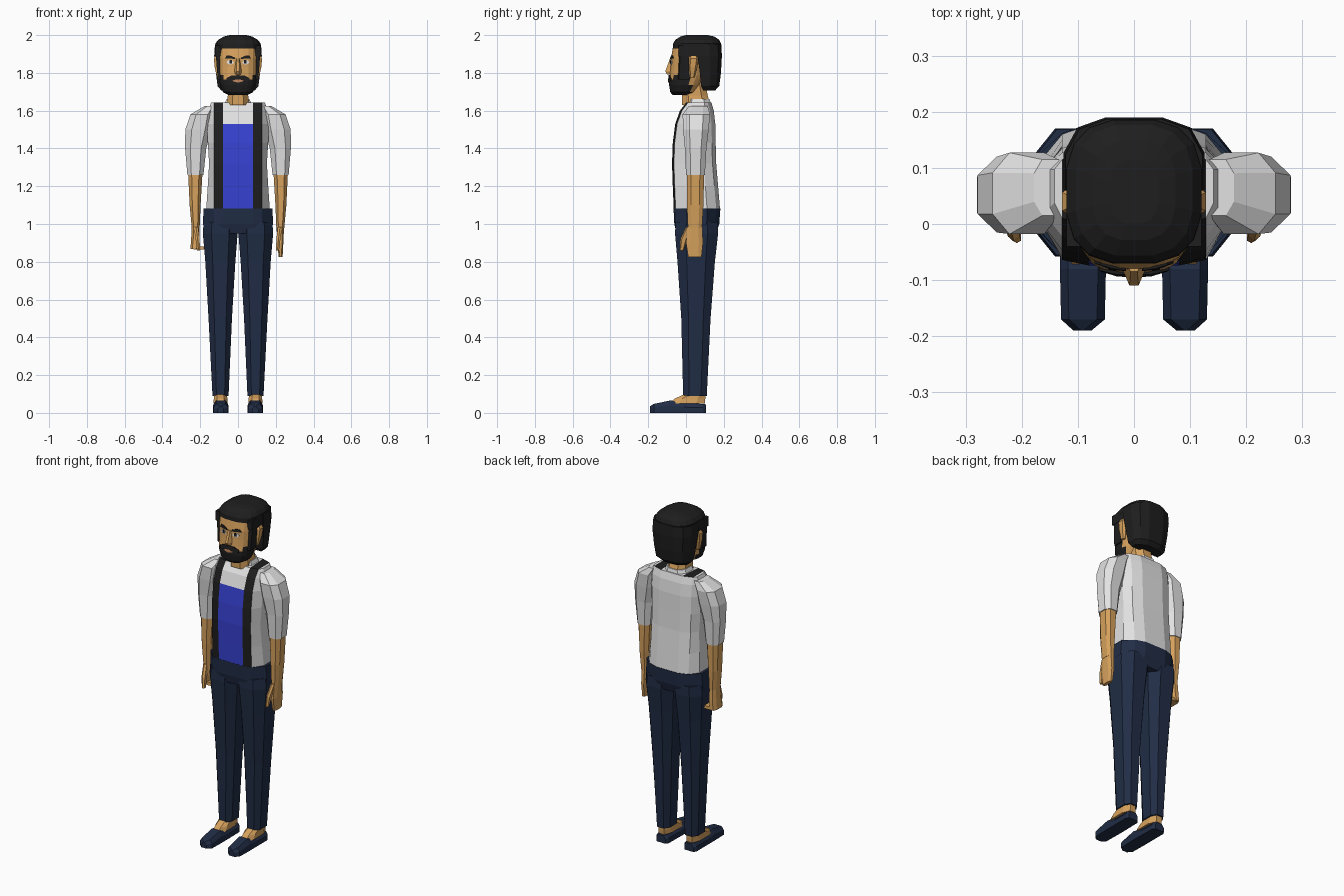
import bpy, bmesh, math
from mathutils import Vector


def material(name, r, g, b):
    m = bpy.data.materials.new(name)
    m.diffuse_color = (r, g, b, 1)
    return m


SKIN = material("skin", 0.68, 0.36, 0.11)
BLACK = material("black", 0.013, 0.013, 0.013)
SHIRT = material("shirt_white", 0.76, 0.76, 0.76)
BLUE = material("blue", 0.04, 0.055, 0.66)
NAVY = material("navy", 0.015, 0.026, 0.06)
WHITE = material("eye_white", 0.85, 0.85, 0.85)
LIP = material("lip", 0.58, 0.26, 0.12)


def loft(name, rings, mats, rule=None, strip_cap=None):
    """Bridge equal-length rings of points, close both ends, colour faces by rule(column, centre)."""
    bm = bmesh.new()
    vs = [[bm.verts.new(p) for p in ring] for ring in rings]
    n = len(rings[0])
    for a, b in zip(vs, vs[1:]):
        for i in range(n):
            j = (i + 1) % n
            f = bm.faces.new((a[i], a[j], b[j], b[i]))
            if rule:
                f.material_index = rule(i, f.calc_center_median())
    ends = [vs[0]]
    if strip_cap:
        for idx, slot in strip_cap:
            bm.faces.new([vs[-1][i] for i in idx]).material_index = slot
    else:
        ends.append(vs[-1])
    for e in ends:
        f = bm.faces.new(e)
        if rule:
            f.material_index = rule(-1, f.calc_center_median())
    bmesh.ops.recalc_face_normals(bm, faces=bm.faces)
    me = bpy.data.meshes.new(name)
    bm.to_mesh(me)
    bm.free()
    for m in mats:
        me.materials.append(m)
    ob = bpy.data.objects.new(name, me)
    bpy.context.collection.objects.link(ob)
    return ob


def oval(x0, x1, y0, y1, z, n=8, e=2.6):
    """Rounded horizontal section filling the given x and y range."""
    pts = []
    for k in range(n):
        t = 2 * math.pi * (k + 0.5) / n
        c, s = math.cos(t), math.sin(t)
        cx = math.copysign(abs(c) ** (2 / e), c)
        sy = math.copysign(abs(s) ** (2 / e), s)
        if n == 8:  # let the flats reach the full range
            cx, sy = cx / 0.941, sy / 0.941
        pts.append(Vector(((x0 + x1) / 2 + cx * (x1 - x0) / 2,
                           (y0 + y1) / 2 + sy * (y1 - y0) / 2, z)))
    return pts


def flip(rings, s):
    return [[Vector((p[0] * s, p[1], p[2])) for p in r] for r in rings]


def box(x0, x1, y0, y1, z0, z1, s=1):
    return flip([[(x0, y0, z), (x1, y0, z), (x1, y1, z), (x0, y1, z)] for z in (z0, z1)], s)


def body(w, f, b, z):
    """Torso section with columns for the bib and the straps."""
    d = (b - f) * 0.28
    half = [(0.08, f), (0.128, f + 0.01), (w, f + d), (w, b - d), (0.128, b - 0.02), (0.07, b)]
    pts = half + [(-x, y) for x, y in reversed(half)]
    pts = [pts[-2], pts[-1]] + pts[:-2]
    return [Vector((x, y, z)) for x, y in pts]


# Shirt torso with straps and bib coloured by column
def torso_rule(i, c):
    if i in (0, 2):
        return 1
    return 2 if i == 1 and c.z < 1.53 else 0


torso = [(.168, -.065, .18, 1.08), (.16, -.07, .17, 1.2), (.153, -.074, .16, 1.32), (.16, -.07, .157, 1.43),
         (.165, -.057, .155, 1.53), (.16, -.032, .147, 1.6), (.142, .0, .135, 1.642)]
loft("shirt_torso", [body(*r) for r in torso], [SHIRT, BLACK, BLUE], torso_rule,
     [((0, 1, 8, 9), 1), ((1, 2, 7, 8), 0), ((2, 3, 6, 7), 1), ((3, 4, 5, 6), 0), ((9, 10, 11, 0), 0)])
loft("collar", [oval(-.08, .08, -.005, .135, 1.62), oval(-.06, .06, .0, .125, 1.662)], [SHIRT])

# Trousers
loft("trouser_hips", [body(*r) for r in [(.165, -.05, .16, .95), (.186, -.062, .176, 1.0),
                                        (.182, -.066, .182, 1.082)]], [NAVY])
leg = [(.05, .135, -.015, .11, .09), (.032, .156, -.025, .13, .5), (.014, .173, -.045, .153, .8),
       (.002, .186, -.058, .17, .95), (.004, .182, -.055, .168, 1.01)]
shoe = [(-.19, .076, .108, .035), (-.17, .052, .13, .048), (-.08, .05, .132, .066),
        (-.01, .05, .132, .05), (.09, .052, .132, .048), (.105, .062, .122, .045)]

# Arms as horizontal sections from cuff to shoulder
sleeve = [(.183, .268, .0, .1, 1.26), (.168, .28, -.006, .108, 1.4), (.14, .279, -.015, .12, 1.5),
          (.13, .252, -.018, .127, 1.58), (.12, .178, .015, .115, 1.624)]
forearm = [(.203, .245, .01, .085, .98), (.198, .256, .005, .092, 1.1), (.188, .264, .004, .096, 1.27)]
for s, side in ((1, "right"), (-1, "left")):
    loft(side + "_trouser_leg", flip([oval(*r) for r in leg], s), [NAVY])
    loft(side + "_shoe", flip([[(a, y, 0), (b, y, 0), (b, y, h * .6), (b - .014, y, h), (a + .014, y, h),
                               (a, y, h * .6)] for y, a, b, h in shoe], s), [NAVY])
    loft(side + "_ankle", flip([oval(.054, .13, -.085, .1, .05), oval(.056, .128, -.06, .102, .075),
                               oval(.06, .127, -.008, .102, .1)], s), [SKIN])
    loft(side + "_sleeve", flip([oval(*r) for r in sleeve], s), [SHIRT])
    loft(side + "_forearm", flip([oval(*r) for r in forearm], s), [SKIN])
    loft(side + "_thumb", flip([oval(.2, .218, -.034, -.012, .86, 6), oval(.202, .226, -.03, .008, .92, 6),
                               oval(.21, .235, .0, .03, .985, 6)], s), [SKIN])
    # Ears
    loft(side + "_ear", flip([oval(.09, .112, .018, .045, 1.775, 6), oval(.09, .125, .012, .06, 1.83, 6),
                             oval(.09, .13, .012, .068, 1.875, 6), oval(.09, .12, .02, .06, 1.892, 6)], s), [SKIN])
    # Hair beside the face
    loft(side + "_temple_hair", box(.085, .12, -.04, .085, 1.888, 1.945, s), [BLACK])
    loft(side + "_sideburn", flip([[(.07, -.05, 1.765), (.107, -.038, 1.765), (.107, .018, 1.765), (.07, .018, 1.765)],
                                  [(.08, -.04, 1.90), (.118, -.03, 1.90), (.118, .014, 1.90), (.08, .014, 1.90)]], s),
         [BLACK])

# Hands: one hanging straight, the other with fingers folded inward
loft("right_hand", [oval(.215, .236, .012, .082, .825), oval(.208, .24, .0, .09, .9),
                    oval(.204, .244, .008, .086, .985)], [SKIN])
loft("left_palm", [oval(-.252, -.212, .0, .09, .868), oval(-.248, -.203, .004, .09, .92),
                   oval(-.245, -.204, .008, .086, .985)], [SKIN])
loft("left_fingers", box(-.235, -.165, .008, .084, .864, .882), [SKIN])

# Neck
loft("neck", [oval(-.06, .06, -.022, .13, 1.63), oval(-.054, .054, -.022, .115, 1.68),
              oval(-.054, .054, -.03, .1, 1.76)], [SKIN])

# Head with the beard coloured by height and depth
head = [(.05, -.07, .02, 1.682), (.08, -.084, .05, 1.698), (.096, -.09, .075, 1.735), (.1, -.09, .09, 1.765),
        (.102, -.086, .1, 1.79), (.104, -.082, .1, 1.83), (.105, -.08, .1, 1.88), (.102, -.068, .1, 1.945)]


def beard_rule(i, c):
    low = c.z < 1.766 and c.y < .025
    cheek = abs(c.x) > .07 and c.y < .02 and c.z < 1.795
    return 1 if low or cheek else 0


loft("head", [oval(-w, w, f, b, z, 20) for w, f, b, z in head], [SKIN, BLACK], beard_rule)


def face_y(x, z):
    for (w, f, b, z0), (w2, f2, b2, z1) in zip(head, head[1:]):
        if z0 <= z <= z1:
            t = (z - z0) / (z1 - z0)
            w, f, b = w + (w2 - w) * t, f + (f2 - f) * t, b + (b2 - b) * t
            break
    return (f + b) / 2 - (b - f) / 2 * (1 - min(abs(x / w), 1) ** 2.6) ** (1 / 2.6)


def plate(name, pts, mat, lift, s=1):
    """Thin plate following the front of the face."""
    rings = [[(x, face_y(x, z) - d, z) for x, z in pts] for d in (lift, lift - .006)]
    loft(name, flip(rings, s), [mat])


for s, side in ((1, "right"), (-1, "left")):
    plate(side + "_eye", [(.02, 1.853), (.035, 1.845), (.05, 1.846), (.061, 1.857), (.05, 1.867), (.032, 1.866)],
          WHITE, .003, s)
    plate(side + "_pupil", [(.032, 1.849), (.044, 1.849), (.046, 1.858), (.043, 1.867), (.033, 1.867)],
          BLACK, .0045, s)
    plate(side + "_eyebrow", [(.014, 1.873), (.04, 1.876), (.07, 1.876), (.06, 1.892), (.04, 1.891), (.016, 1.882)],
          BLACK, .004, s)
    plate(side + "_moustache", [(0, 1.766), (.03, 1.762), (.06, 1.758), (.062, 1.772), (.035, 1.786), (0, 1.788)],
          BLACK, .005, s)
plate("mouth", [(-.032, 1.757), (0, 1.748), (.032, 1.757), (.012, 1.766), (-.012, 1.766)], LIP, .005)

# Nose
loft("nose", [[(-.016, -.08, 1.79), (.016, -.08, 1.79), (.006, -.1, 1.792), (-.006, -.1, 1.792)],
              [(-.023, -.075, 1.806), (.023, -.075, 1.806), (.008, -.11, 1.808), (-.008, -.11, 1.808)],
              [(-.012, -.072, 1.875), (.012, -.072, 1.875), (.006, -.085, 1.875), (-.006, -.085, 1.875)]], [SKIN])

# Hair cap and the hair hanging at the back
cap = [(.122, -.072, .184, 1.93), (.122, -.07, .187, 1.955), (.106, -.058, .178, 1.975),
       (.075, -.03, .15, 1.993), (.045, .0, .115, 2.0)]
loft("hair_cap", [oval(-w, w, f, b, z, 16, 2.8) for w, f, b, z in cap], [BLACK])


def nape(w, f, b, z):
    half = [(w, f), (w, f + (b - f) * .5), (w * .8, b - .018), (w * .4, b)]
    return [(x, y, z) for x, y in half + [(-x, y) for x, y in reversed(half)]]


loft("back_hair", [nape(*r) for r in [(.09, .09, .155, 1.708), (.108, .08, .176, 1.73), (.117, .073, .185, 1.8),
                                      (.126, .062, .19, 1.89), (.122, .06, .187, 1.95)]], [BLACK])
